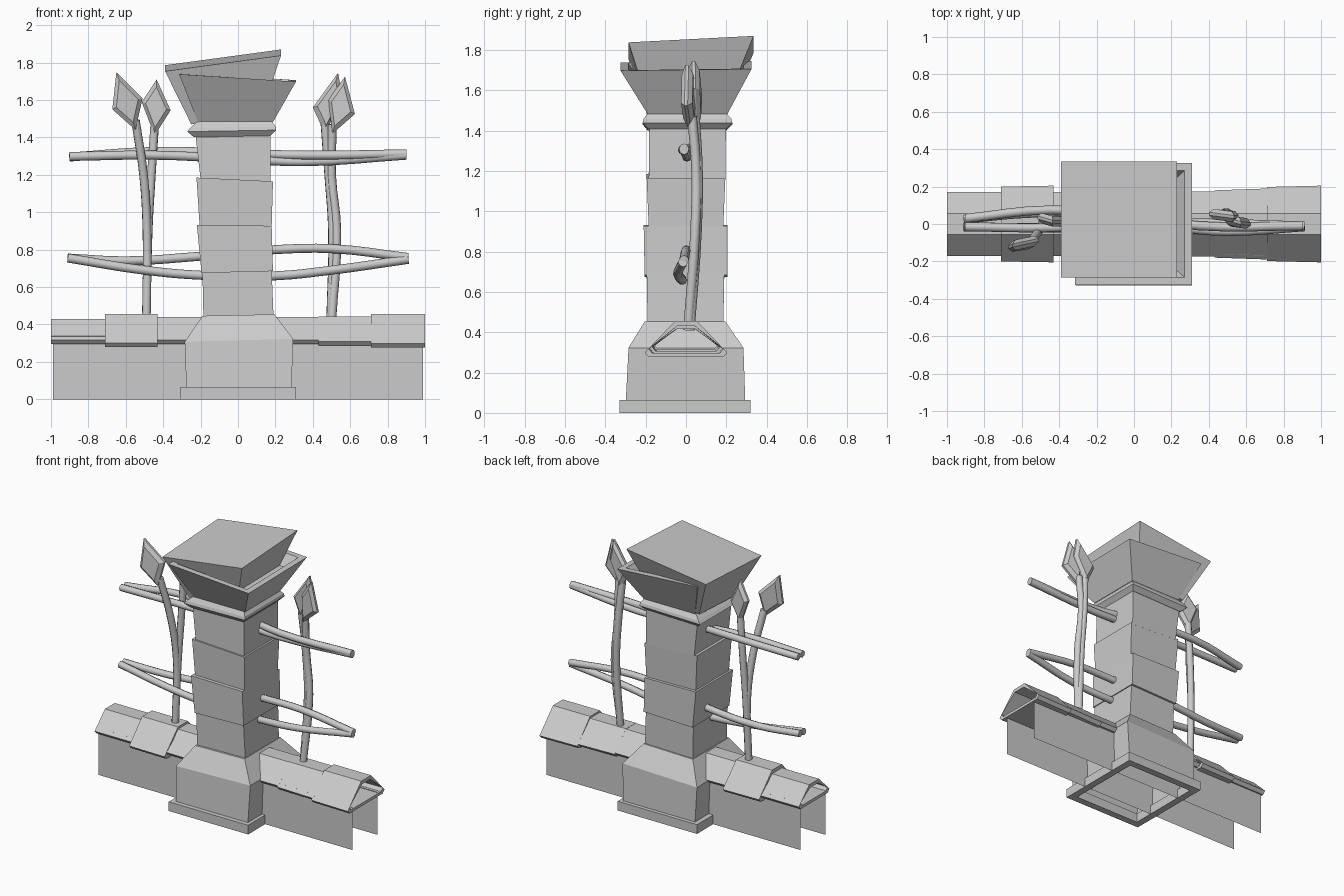
import bpy, bmesh
from mathutils import Vector

if "Cube" in bpy.data.objects:
    bpy.data.objects.remove(bpy.data.objects["Cube"])


def finish(name, bm, recalc=True):
    if recalc:
        bmesh.ops.recalc_face_normals(bm, faces=bm.faces)
    me = bpy.data.meshes.new(name)
    bm.to_mesh(me)
    bm.free()
    ob = bpy.data.objects.new(name, me)
    bpy.context.collection.objects.link(ob)
    return ob


def loft(name, rings, caps=(True, True), closed=False):
    """Skin a list of point rings."""
    bm = bmesh.new()
    vs = [[bm.verts.new(p) for p in r] for r in rings]
    n = len(vs[0])
    pairs = list(zip(vs, vs[1:])) + ([(vs[-1], vs[0])] if closed else [])
    for a, b in pairs:
        for i in range(n):
            j = (i + 1) % n
            bm.faces.new((a[i], a[j], b[j], b[i]))
    if not closed:
        if caps[0]:
            bm.faces.new(vs[0][::-1])
        if caps[1]:
            bm.faces.new(vs[-1])
    return finish(name, bm)


def rect(x0, x1, y0, y1, z, tx=0, ty=0):
    """Rectangle ring, tilted by tx along x and ty along y."""
    return [(x0, y0, z - tx - ty), (x1, y0, z + tx - ty),
            (x1, y1, z + tx + ty), (x0, y1, z - tx + ty)]


def tube(name, pts, r):
    cu = bpy.data.curves.new(name, 'CURVE')
    cu.dimensions = '3D'
    cu.bevel_depth = r
    cu.bevel_resolution = 2
    cu.resolution_u = 4
    cu.use_fill_caps = True
    sp = cu.splines.new('BEZIER')
    sp.bezier_points.add(len(pts) - 1)
    for bp, p in zip(sp.bezier_points, pts):
        bp.co = p
        bp.handle_left_type = bp.handle_right_type = 'AUTO'
    ob = bpy.data.objects.new(name, cu)
    bpy.context.collection.objects.link(ob)


# Pillar foot: hollow plinth frame and tapering base block
loft("plinth_frame", [rect(-.31, .31, -.33, .32, 0), rect(-.31, .31, -.33, .32, .065),
                      rect(-.26, .26, -.28, .27, .065), rect(-.26, .26, -.28, .27, 0)], closed=True)
loft("base_block", [rect(-.275, .285, -.3, .295, .03), rect(-.285, .295, -.285, .285, .315, .008),
                    rect(-.19, .195, -.205, .195, .45, .004)], caps=(False, True))

# Column stones, each slightly offset and leaning
stones = [
    (rect(-.185, .19, -.19, .185, .44), rect(-.19, .18, -.195, .19, .685, .005)),
    (rect(-.195, .187, -.205, .205, .68, .005), rect(-.22, .18, -.21, .205, .93, -.003)),
    (rect(-.205, .18, -.185, .185, .925), rect(-.222, .187, -.195, .195, 1.175, -.01)),
    (rect(-.2, .175, -.185, .195, 1.165, -.01), rect(-.228, .175, -.182, .198, 1.42)),
]
for i, rings in enumerate(stones):
    loft(f"column_stone_{i + 1}", rings)

# Neck moulding
loft("neck_moulding", [rect(-.235, .175, -.19, .2, 1.405, .004), rect(-.272, .203, -.215, .23, 1.435, .004),
                       rect(-.255, .2, -.21, .225, 1.455, .004), rect(-.215, .18, -.19, .2, 1.487)])

# Flared bowl with a recessed top
loft("flared_bowl", [rect(-.215, .187, -.19, .205, 1.482), rect(-.315, .31, -.325, .325, 1.722, -.02, .004),
                     rect(-.275, .27, -.285, .285, 1.722, -.018, .004),
                     rect(-.24, .22, -.24, .24, 1.65, -.015)])

# Tilted capstone wedged in the bowl
loft("capstone", [rect(-.25, .13, -.19, .21, 1.515, .035, .01),
                  rect(-.39, .23, -.285, .335, 1.812, .042, .016)])

# Low wall: two thin side panels
for side, y in (("front", -.14), ("back", .14)):
    bm = bmesh.new()
    bm.faces.new([bm.verts.new(p) for p in ((-.99, y, 0), (.99, y, 0), (.99, y, .3), (-.99, y, .3))])
    ob = finish(f"wall_panel_{side}", bm, False)


# Hollow roof tiles on the wall
def tile_ring(x, w, zb, zt, t):
    w, zb, zt = w - t, zb + t * .8, zt - t
    tw = .055 - t * .4
    return [(x, -w + .02 - t * .3, zb), (x, -w - t * .2, zb + .022), (x, -tw, zt), (x, tw, zt),
            (x, w + t * .2, zb + .022), (x, w - .02 + t * .3, zb)]


tiles = [(-1, -.7, .17, .17, .295, .43), (-.71, -.43, .2, .205, .28, .455), (-.44, -.15, .17, .175, .295, .44),
         (.15, .44, .175, .175, .295, .44), (.43, .72, .18, .19, .288, .442), (.71, 1, .198, .205, .277, .455)]
for i, (a, b, wa, wb, zb, zt) in enumerate(tiles):
    loft(f"wall_tile_{i + 1}", [tile_ring(a, wa, zb, zt, 0), tile_ring(b, wb, zb, zt, 0),
                                tile_ring(b, wb, zb, zt, .025), tile_ring(a, wa, zb, zt, .025)], closed=True)

# Crossing rails through the column
rails = {
    "upper_rail_a": [(-.9, .03, 1.295), (-.45, .075, 1.325), (0, .04, 1.315), (.35, -.01, 1.305), (.9, -.01, 1.312)],
    "upper_rail_b": [(-.9, -.015, 1.298), (-.45, -.02, 1.305), (0, .0, 1.285), (.35, .005, 1.27), (.9, -.01, 1.305)],
    "lower_rail_a": [(-.91, .025, .755), (-.6, .055, .74), (-.2, .06, .765), (.2, .01, .8), (.5, -.0, .805),
                     (.91, -.01, .758)],
    "lower_rail_b": [(-.91, -.015, .755), (-.5, -.02, .69), (-.2, -.02, .663), (.2, -.02, .66), (.5, -.04, .69),
                     (.91, -.015, .748)],
}
for name, pts in rails.items():
    tube(name, pts, .024)

# Bent spears: shaft path, then head left corner, tip, right corner (x, z), y at left and right
spears = [
    ([(-.49, 0, .42), (-.487, .01, .9), (-.505, -.03, 1.2), (-.548, -.09, 1.49)],
     (-.672, 1.55), (-.65, 1.75), (-.51, 1.61), -.125, -.085),
    ([(-.49, 0, .42), (-.48, .02, .9), (-.463, .03, 1.2), (-.446, .03, 1.46)],
     (-.515, 1.59), (-.435, 1.71), (-.36, 1.545), .035, .01),
    ([(.495, .02, .41), (.505, .055, .9), (.485, .06, 1.2), (.465, .045, 1.47)],
     (.4, 1.56), (.535, 1.745), (.56, 1.61), .055, .04),
    ([(.5, .01, .41), (.528, .045, .9), (.5, .05, 1.2), (.505, .03, 1.47)],
     (.482, 1.6), (.572, 1.725), (.625, 1.525), .03, .0),
]
for i, (path, left, tip, right, yl, yr) in enumerate(spears):
    tube(f"spear_shaft_{i + 1}", path, .024)
    e = path[-1]
    ym = (yl + yr) / 2
    rim = [Vector((e[0], ym, e[2] - .05)), Vector((right[0], yr, right[1])),
           Vector((tip[0], ym - .01, tip[1])), Vector((left[0], yl, left[1]))]
    mid = sum(rim, Vector()) / 4
    inner = [mid.lerp(p, .72) for p in rim]
    off = Vector((0, .028, 0))
    edge = Vector((0, .008, 0))
    loft(f"spear_head_{i + 1}", [[p - off for p in inner], [p - edge for p in rim],
                                 [p + edge for p in rim], [p + off for p in inner]])
